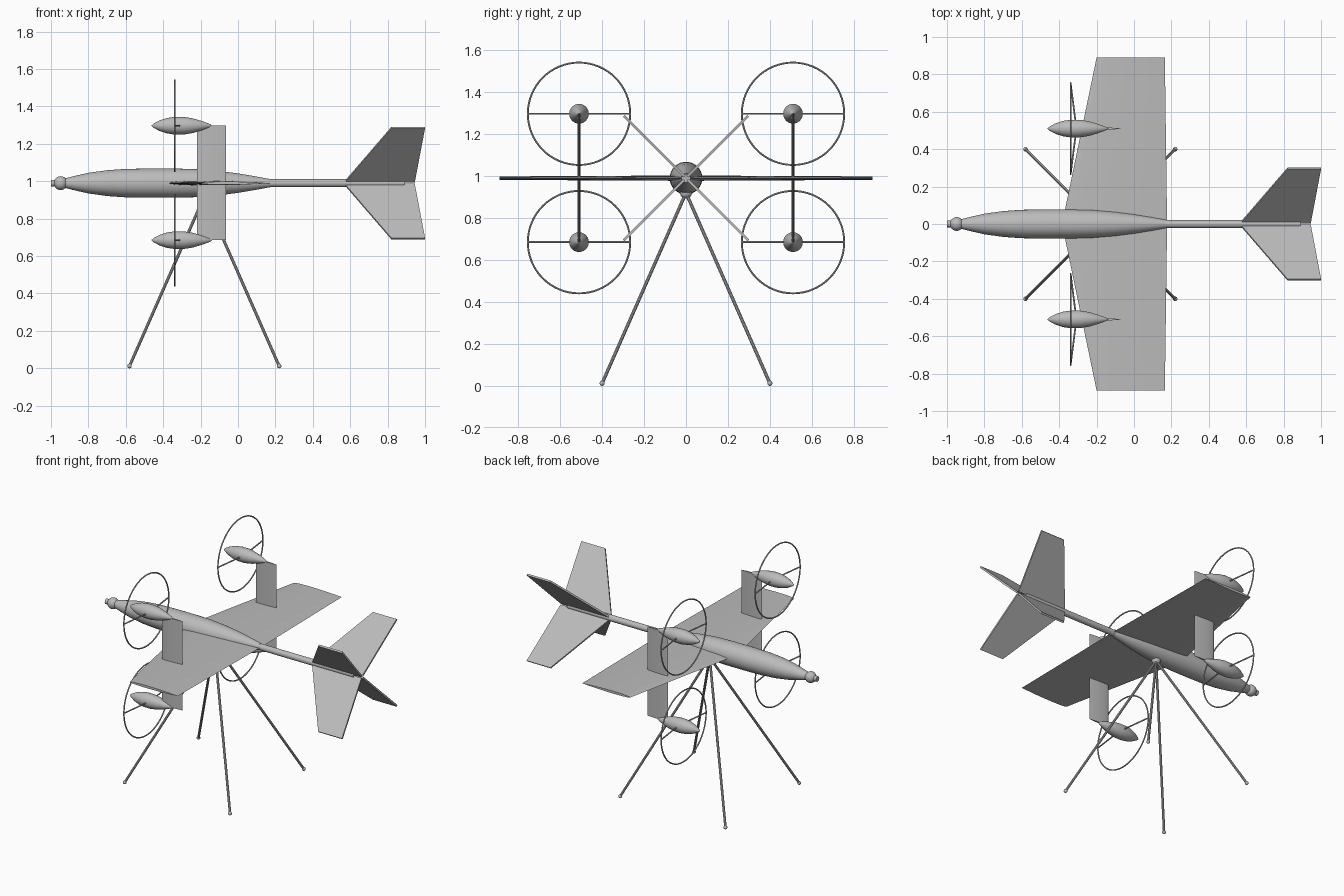
import bpy, bmesh, math
from mathutils import Vector

if "Cube" in bpy.data.objects:
    bpy.data.objects.remove(bpy.data.objects["Cube"])

grey = bpy.data.materials.new("light grey")
grey.use_nodes = True
COLOUR = (0.5, 0.5, 0.5, 1)
grey.diffuse_color = COLOUR
grey.node_tree.nodes["Principled BSDF"].inputs["Base Color"].default_value = COLOUR

AXIS = 0.99  # height of the fuselage centre line


def finish(obj, name, smooth=True):
    obj.name = name
    obj.data.materials.append(grey)
    bpy.ops.object.select_all(action="DESELECT")
    obj.select_set(True)
    bpy.context.view_layer.objects.active = obj
    if smooth:
        bpy.ops.object.shade_smooth_by_angle(angle=math.radians(35))
    return obj


def loft(name, sections, smooth=True):
    """Skin a list of equal-length closed loops and cap both ends."""
    bm = bmesh.new()
    loops = [[bm.verts.new(p) for p in s] for s in sections]
    n = len(loops[0])
    for a, b in zip(loops, loops[1:]):
        for i in range(n):
            j = (i + 1) % n
            bm.faces.new((a[i], a[j], b[j], b[i]))
    bm.faces.new(loops[0][::-1])
    bm.faces.new(loops[-1])
    bmesh.ops.recalc_face_normals(bm, faces=bm.faces)
    mesh = bpy.data.meshes.new(name)
    bm.to_mesh(mesh)
    bm.free()
    obj = bpy.data.objects.new(name, mesh)
    bpy.context.collection.objects.link(obj)
    return finish(obj, name, smooth)


def lathe(name, profile, y, z, sides=32):
    """Turn (x, radius) pairs about a line parallel to x."""
    turns = [math.tau * i / sides for i in range(sides)]
    return loft(name, [[(x, y + r * math.cos(t), z + r * math.sin(t)) for t in turns]
                       for x, r in profile])


def rod(name, a, b, radius, sides=10):
    a, b = Vector(a), Vector(b)
    bpy.ops.mesh.primitive_cylinder_add(vertices=sides, radius=radius, depth=(b - a).length,
                                        location=(a + b) / 2)
    obj = bpy.context.object
    obj.rotation_euler = (b - a).to_track_quat("Z", "Y").to_euler()
    return finish(obj, name)


def ball(name, location, radius):
    bpy.ops.mesh.primitive_uv_sphere_add(segments=24, ring_count=12, radius=radius, location=location)
    return finish(bpy.context.object, name)


def airfoil(lead, trail, thick, steps=12):
    """Closed symmetric section as (x, offset) pairs."""
    def half(u):
        return thick * 2.6 * (0.5 * math.sqrt(u) - 0.2 * u - 0.3 * u ** 2)
    us = [(1 - math.cos(math.pi * i / steps)) / 2 for i in range(steps + 1)]
    upper = [(lead + u * (trail - lead), half(u)) for u in reversed(us)]
    lower = [(lead + u * (trail - lead), -half(u)) for u in us[1:-1]]
    return upper + lower


# Fuselage, nose sensor and tail boom
lathe("fuselage", [(-0.93, 0.024), (-0.88, 0.037), (-0.8, 0.055), (-0.7, 0.069), (-0.6, 0.076),
                   (-0.48, 0.078), (-0.34, 0.078), (-0.22, 0.075), (-0.1, 0.065), (0, 0.052),
                   (0.09, 0.037), (0.17, 0.022)], 0, AXIS)
ball("nose_ball", (-0.948, 0, AXIS), 0.037)
rod("nose_lens", (-1, 0, AXIS), (-0.96, 0, AXIS), 0.018, 20)
rod("tail_boom", (0.15, 0, AXIS), (0.89, 0, AXIS), 0.021, 24)

# Tapered wing through the fuselage
stations = [(-0.89, -0.2, 0.165, 0.017), (0, -0.385, 0.177, 0.026), (0.89, -0.2, 0.165, 0.017)]
loft("wing", [[(x, y, AXIS + o) for x, o in airfoil(lead, trail, t)]
              for y, lead, trail, t in stations])

# Four tail fins in an X
for k in range(4):
    angle = math.radians(45 + 90 * k)
    out = Vector((0, math.cos(angle), math.sin(angle)))
    side = Vector((0, -math.sin(angle), math.cos(angle))) * 0.006
    outline = [(0.57, 0.01), (0.82, 0.42), (1, 0.42), (0.945, 0.01)]
    flat = [Vector((x, 0, AXIS)) + out * r for x, r in outline]
    loft(f"tail_fin_{k + 1}", [[p - side for p in flat], [p + side for p in flat]], False)

# Pylons, each carrying an upper and a lower nacelle with a ringed rotor
LOW, HIGH, SPAN, RING = 0.685, 1.297, 0.51, 0.244
for label, s in (("left", 1), ("right", -1)):
    y = s * SPAN
    section = airfoil(-0.22, -0.065, 0.013)
    loft(f"pylon_{label}", [[(x, y + o, z) for x, o in section] for z in (LOW, HIGH)])
    for level, z in (("lower", LOW), ("upper", HIGH)):
        tag = f"{level}_{label}"
        lathe(f"nacelle_{tag}", [(-0.462, 0.002), (-0.45, 0.012), (-0.42, 0.028), (-0.38, 0.041),
                                 (-0.34, 0.047), (-0.29, 0.047), (-0.24, 0.039), (-0.19, 0.024),
                                 (-0.15, 0.009), (-0.14, 0.002)], y, z, 24)
        bpy.ops.mesh.primitive_torus_add(major_radius=RING, minor_radius=0.0045, major_segments=64,
                                         minor_segments=8, location=(-0.339, y, z),
                                         rotation=(0, math.pi / 2, 0))
        finish(bpy.context.object, f"rotor_ring_{tag}")
        for d in (1, -1):
            rod(f"rotor_spoke_{tag}_{'outer' if d == s else 'inner'}",
                (-0.308, y, z), (-0.339, y + d * RING, z), 0.0045, 8)

# Stand: hub ball with four splayed legs and round feet
hub = (-0.18, 0, 0.92)
ball("stand_hub", hub, 0.028)
for end, x in (("front", -0.58), ("rear", 0.22)):
    for label, s in (("left", 1), ("right", -1)):
        foot = (x, s * 0.4, 0.012)
        rod(f"leg_{end}_{label}", hub, foot, 0.008)
        ball(f"foot_{end}_{label}", foot, 0.012)
